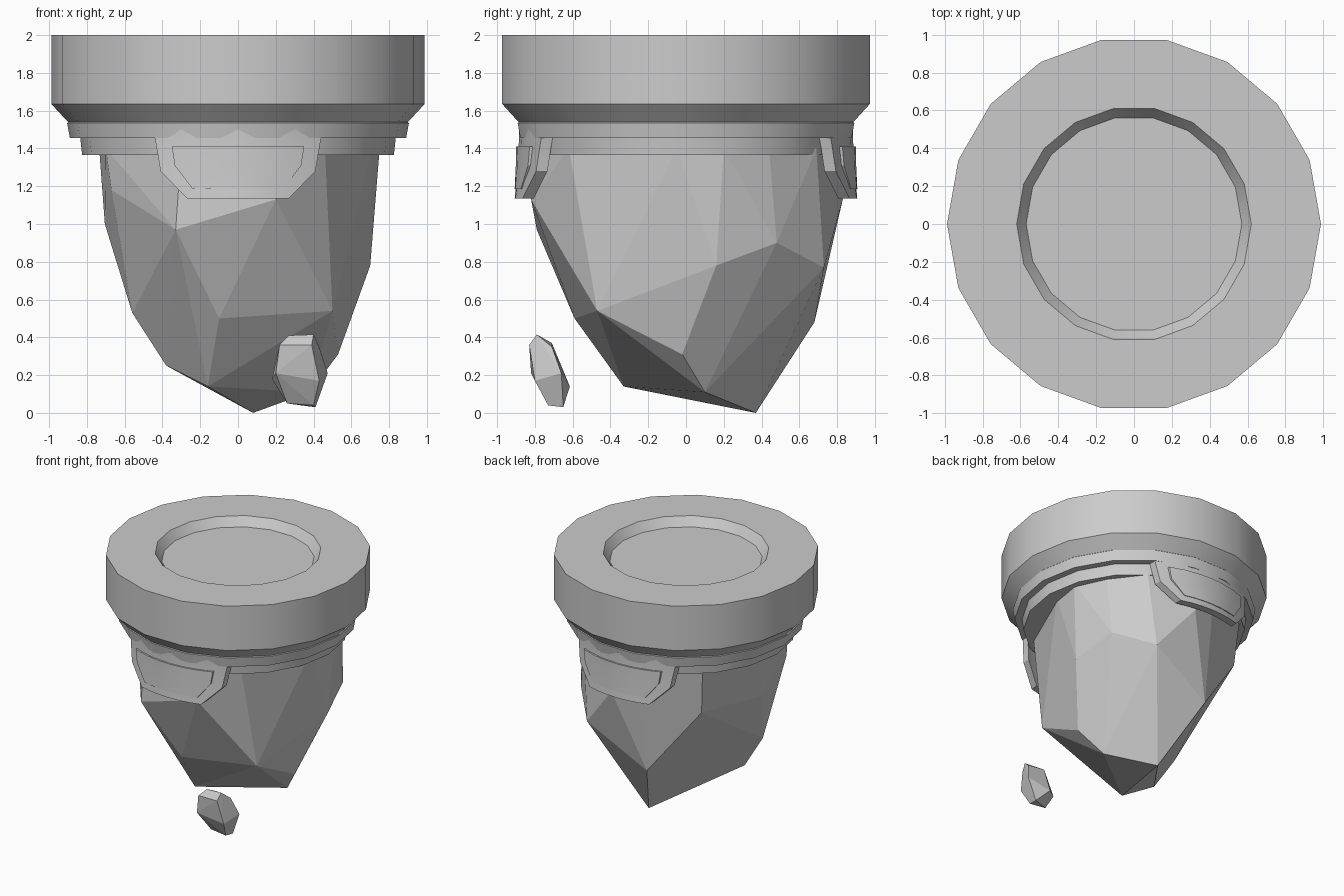
import bpy, bmesh
from math import sin, cos, tau, radians, sqrt

if "Cube" in bpy.data.objects:
    bpy.data.objects.remove(bpy.data.objects["Cube"])


def finish(bm, name, angle=None):
    bmesh.ops.recalc_face_normals(bm, faces=bm.faces[:])
    me = bpy.data.meshes.new(name)
    bm.to_mesh(me)
    bm.free()
    ob = bpy.data.objects.new(name, me)
    bpy.context.collection.objects.link(ob)
    if angle:
        bpy.ops.object.select_all(action='DESELECT')
        bpy.context.view_layer.objects.active = ob
        ob.select_set(True)
        bpy.ops.object.shade_smooth_by_angle(angle=radians(angle))
    return ob


def lathe(name, profile, sides):
    bm = bmesh.new()
    rings = [[bm.verts.new((r * cos(tau * i / sides), r * sin(tau * i / sides), z))
              for i in range(sides)] for r, z in profile]
    for a, b in zip(rings, rings[1:]):
        for i in range(sides):
            j = (i + 1) % sides
            bm.faces.new((a[i], a[j], b[j], b[i]))
    bm.faces.new(rings[0])
    bm.faces.new(rings[-1])
    return finish(bm, name, 25)


def hull(name, points):
    bm = bmesh.new()
    for p in points:
        bm.verts.new(p)
    res = bmesh.ops.convex_hull(bm, input=bm.verts[:])
    loose = [v for v in bm.verts if not v.link_faces]
    bmesh.ops.delete(bm, geom=loose, context='VERTS')
    bmesh.ops.dissolve_limit(bm, angle_limit=radians(4), verts=bm.verts[:], edges=bm.edges[:])
    return finish(bm, name)


def curved_plate(name, rows, thick, side, n=6):
    """rows: (z, half width, outer radius); side: -1 front, 1 back"""
    bm = bmesh.new()
    loops = []
    for z, w, r in rows:
        xs = [w * (2 * i / n - 1) for i in range(n + 1)]
        ring = [(x, side * sqrt(r * r - x * x), z) for x in xs]
        ring += [(x, side * (sqrt(r * r - x * x) - thick), z) for x in reversed(xs)]
        loops.append([bm.verts.new(p) for p in ring])
    m = len(loops[0])
    for a, b in zip(loops, loops[1:]):
        for i in range(m):
            j = (i + 1) % m
            bm.faces.new((a[i], a[j], b[j], b[i]))
    for lp in (loops[0], loops[-1]):
        for i in range(n):
            bm.faces.new((lp[i], lp[i + 1], lp[m - 2 - i], lp[m - 1 - i]))
    return finish(bm, name, 25)


# Stepped round collar with a shallow dish in the top
lathe("collar", [(0.57, 1.93), (0.62, 2.0), (0.988, 2.0), (0.988, 1.635), (0.90, 1.54),
                 (0.905, 1.535), (0.89, 1.455), (0.835, 1.455), (0.825, 1.365), (0.6, 1.365)], 18)

# Curved shield plates with inset panels, front and back
for side, label in ((-1, "front"), (1, "back")):
    curved_plate(label + "_plate", [(1.5, 0.455, 0.885), (1.455, 0.44, 0.884), (1.28, 0.41, 0.893),
                                    (1.135, 0.27, 0.907)], 0.06, side)
    curved_plate(label + "_panel", [(1.41, 0.35, 0.899), (1.31, 0.335, 0.901),
                                    (1.185, 0.24, 0.907)], 0.03, side)

# Faceted hanging rock
hull("rock", [
    (0.08, 0.37, 0.0), (-0.16, -0.33, 0.14), (0.38, 0.10, 0.11), (-0.38, -0.22, 0.25),
    (0.53, -0.02, 0.31), (0.50, -0.47, 0.54), (0.47, -0.51, 0.91), (0.70, 0.16, 0.78),
    (0.62, 0.48, 0.90), (0.39, 0.73, 0.77), (-0.12, 0.68, 0.48), (-0.52, 0.54, 1.01),
    (-0.10, -0.59, 0.50), (-0.33, -0.79, 0.97), (0.20, -0.82, 1.13), (-0.56, -0.20, 0.53),
    (-0.705, 0.02, 1.0), (-0.67, -0.35, 1.18), (0.10, 0.83, 1.13),
    (0.75, 0.20, 1.40), (0.71, -0.05, 1.40), (0.46, -0.62, 1.40), (0.20, -0.80, 1.40),
    (-0.30, -0.78, 1.40), (-0.70, -0.33, 1.40), (-0.735, 0.10, 1.40), (-0.55, 0.57, 1.40),
    (-0.10, 0.81, 1.40), (0.45, 0.69, 1.40), (0.64, 0.44, 1.40)])

# Small broken chip floating in front
hull("chip", [
    (0.22, -0.83, 0.36), (0.39, -0.83, 0.36), (0.27, -0.79, 0.41), (0.40, -0.79, 0.415),
    (0.43, -0.71, 0.35), (0.475, -0.66, 0.21), (0.41, -0.65, 0.03), (0.26, -0.72, 0.05),
    (0.18, -0.72, 0.18), (0.20, -0.82, 0.21), (0.43, -0.80, 0.17), (0.30, -0.615, 0.14),
    (0.40, -0.73, 0.04), (0.28, -0.71, 0.37)])
